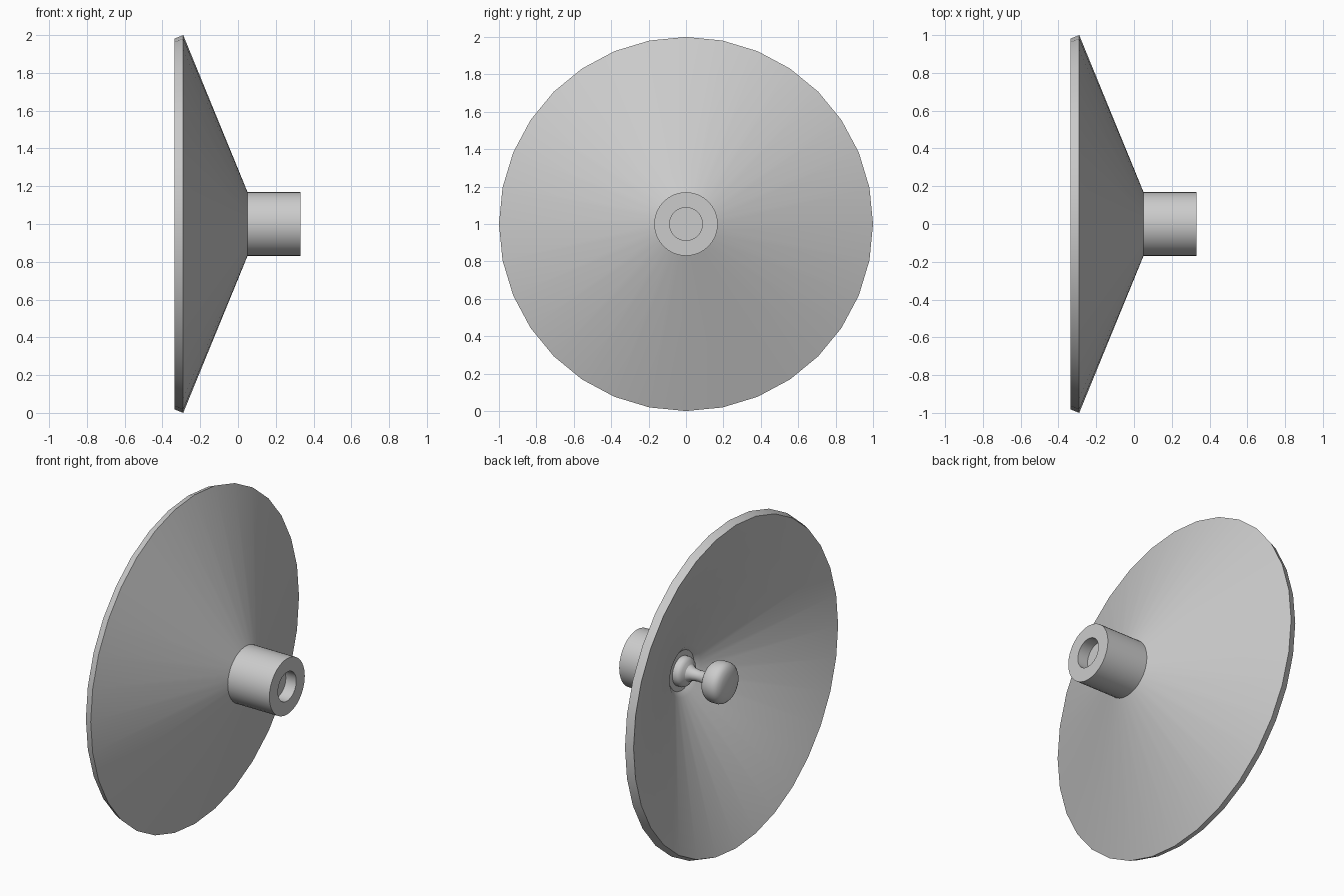
import bpy, bmesh, math

if "Cube" in bpy.data.objects:
    bpy.data.objects.remove(bpy.data.objects["Cube"])

SIDES = 32


def lathe(name, profile, closed=False):
    """Revolve (x, radius) points about the x axis at z = 1."""
    bm = bmesh.new()
    rings = []
    for x, r in profile:
        if r == 0:
            rings.append([bm.verts.new((x, 0, 1))] * SIDES)
        else:
            rings.append([bm.verts.new((x, r * math.sin(2 * math.pi * i / SIDES),
                                        1 + r * math.cos(2 * math.pi * i / SIDES)))
                          for i in range(SIDES)])
    pairs = list(zip(rings, rings[1:]))
    if closed:
        pairs.append((rings[-1], rings[0]))
    for a, b in pairs:
        for i in range(SIDES):
            j = (i + 1) % SIDES
            bm.faces.new(list(dict.fromkeys((a[i], a[j], b[j], b[i]))))
    bmesh.ops.recalc_face_normals(bm, faces=bm.faces)
    mesh = bpy.data.meshes.new(name)
    bm.to_mesh(mesh)
    bm.free()
    obj = bpy.data.objects.new(name, mesh)
    bpy.context.collection.objects.link(obj)
    bpy.ops.object.select_all(action='DESELECT')
    obj.select_set(True)
    bpy.context.view_layer.objects.active = obj
    bpy.ops.object.shade_smooth_by_angle(angle=math.radians(32))
    return obj


# One-piece conical dish, rear tube and blind socket
lathe("dish_and_rear_socket", [
    (0.03, 0), (0.03, 0.12), (0.005, 0.15),
    (-0.335, 0.982), (-0.29, 1.0),
    (0.05, 0.17), (0.33, 0.17),
    (0.33, 0.088), (0.26, 0.088), (0.26, 0),
])

# Central feed: round foot, waisted stem and domed head
lathe("feed_horn", [
    (0.045, 0), (0.045, 0.088), (0.005, 0.088), (-0.008, 0.083),
    (-0.018, 0.07), (-0.028, 0.05), (-0.05, 0.037),
    (-0.09, 0.032), (-0.13, 0.035), (-0.15, 0.045), (-0.158, 0.06),
    (-0.165, 0.085), (-0.178, 0.105), (-0.195, 0.117), (-0.21, 0.121),
    (-0.25, 0.121), (-0.268, 0.115), (-0.283, 0.1),
    (-0.293, 0.075), (-0.299, 0.04), (-0.3, 0),
])
